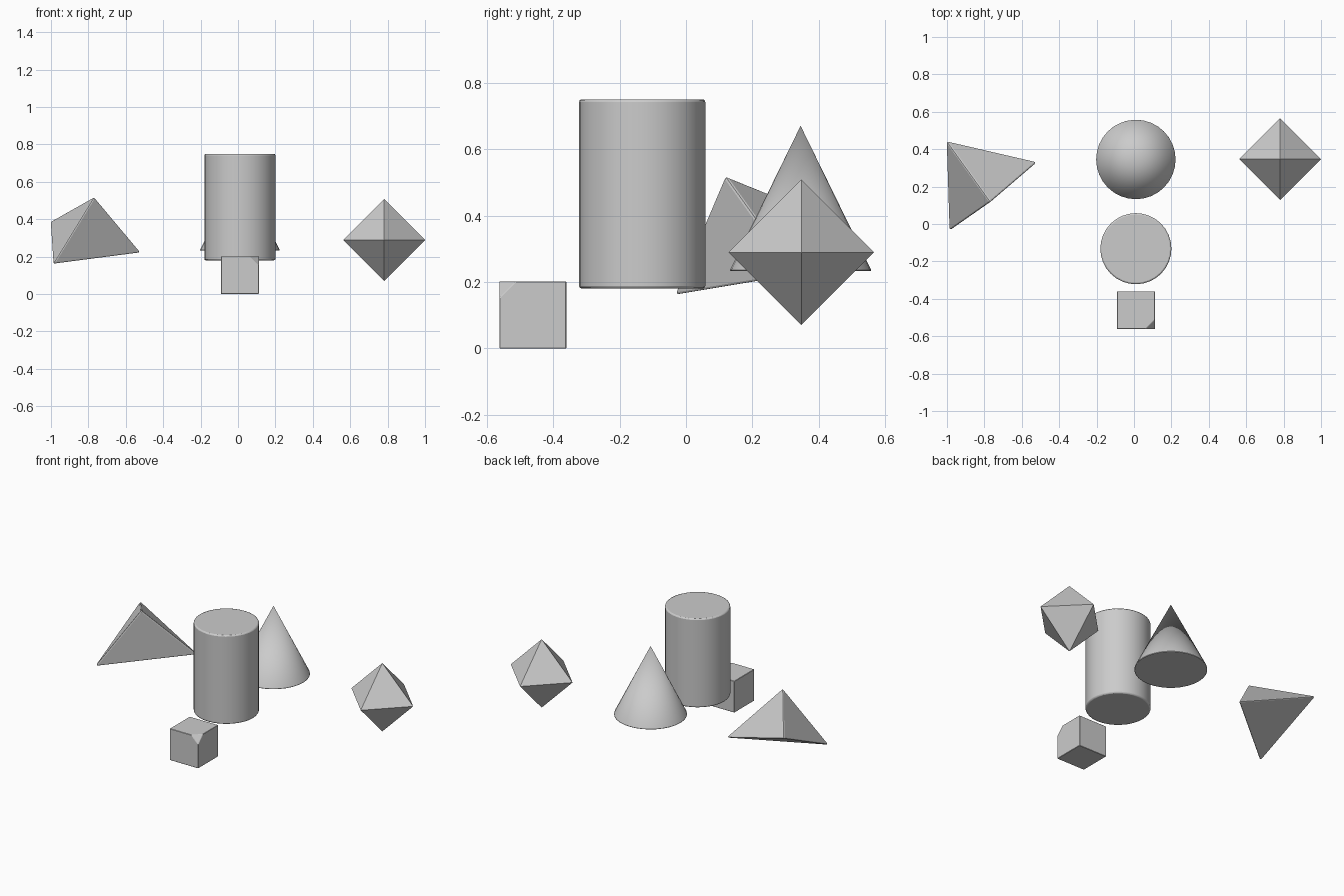
import bpy, bmesh, math
from mathutils import Vector
from itertools import product

if "Cube" in bpy.data.objects:
    bpy.data.objects.remove(bpy.data.objects["Cube"])


def bevel(obj, width, segments=2):
    m = obj.modifiers.new("rounding", 'BEVEL')
    m.width, m.segments = width, segments
    m.limit_method = 'ANGLE'
    m.angle_limit = math.radians(30)


def hull(name, points, centre=(0, 0, 0)):
    """Solid spanned by a few corner points."""
    bm = bmesh.new()
    for p in points:
        bm.verts.new(p)
    bmesh.ops.convex_hull(bm, input=bm.verts[:])
    bmesh.ops.dissolve_limit(bm, angle_limit=0.01, verts=bm.verts[:], edges=bm.edges[:])
    bmesh.ops.recalc_face_normals(bm, faces=bm.faces[:])
    mesh = bpy.data.meshes.new(name)
    bm.to_mesh(mesh)
    bm.free()
    obj = bpy.data.objects.new(name, mesh)
    obj.location = centre
    bpy.context.collection.objects.link(obj)
    return obj


def round_solid(name, r_bottom, r_top, z0, z1, x, y, rounding):
    bpy.ops.mesh.primitive_cone_add(vertices=32, radius1=r_bottom, radius2=r_top,
                                    depth=z1 - z0, location=(x, y, (z0 + z1) / 2))
    obj = bpy.context.object
    obj.name = name
    bpy.ops.object.shade_smooth_by_angle(angle=math.radians(40))
    bevel(obj, rounding)
    return obj


# upright round solids
round_solid("cylinder", 0.19, 0.19, 0.18, 0.75, 0.01, -0.132, 0.008)
round_solid("cone", 0.214, 0.0, 0.233, 0.67, 0.01, 0.345, 0.004)

# cube with its front right top corner cut off
h, cut = 0.101, 0.05
corners = [Vector(c) * h for c in product((-1, 1), repeat=3) if c != (1, -1, 1)]
corner = Vector((h, -h, h))
corners += [corner + Vector(d) * cut for d in ((-1, 0, 0), (0, 1, 0), (0, 0, -1))]
bevel(hull("cut_cube", corners, (0.01, -0.461, h)), 0.002, 1)

# octahedron
r = 0.219
hull("octahedron", [Vector(a) * r * s for s in (-1, 1)
                    for a in ((1, 0, 0), (0, 1, 0), (0, 0, 1))], (0.781, 0.347, 0.289))

# tilted tetrahedron with softened edges
tips = [Vector(p) for p in ((-0.77, 0.12, 0.515), (-1.0, 0.44, 0.385),
                            (-0.985, -0.03, 0.163), (-0.525, 0.33, 0.223))]
mid = sum(tips, Vector()) / 4
bevel(hull("tetrahedron", [(p - mid) * 1.03 for p in tips], mid), 0.009)
